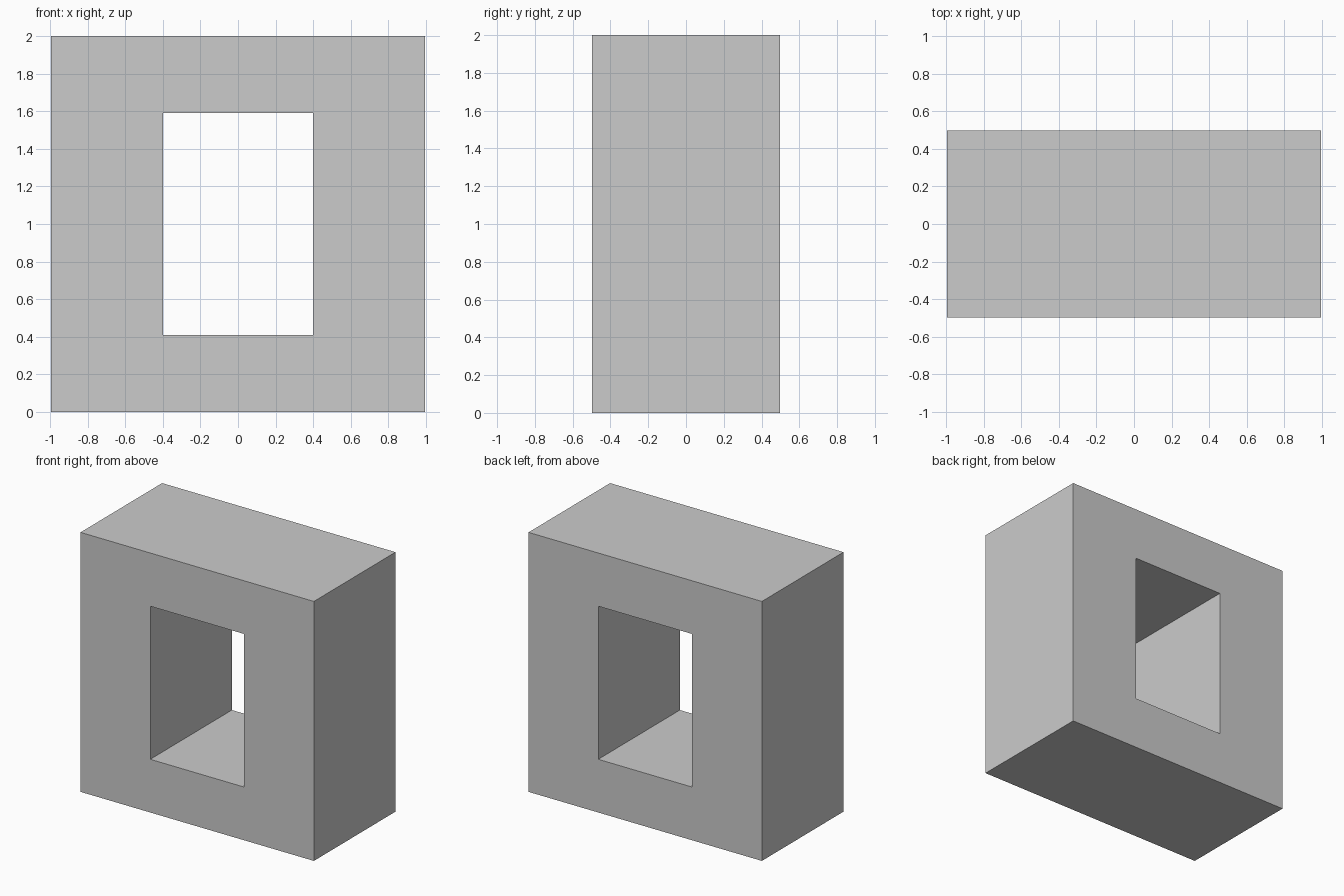
import bpy, bmesh

if "Cube" in bpy.data.objects:
    bpy.data.objects.remove(bpy.data.objects["Cube"])

WIDTH, DEPTH, HEIGHT = 1.99, 0.994, 2.0
HOLE_HALF, HOLE_LOW, HOLE_HIGH = 0.4, 0.41, 1.59


def rectangle(bm, half, low, high, y):
    """Four corner vertices of an upright rectangle at depth y."""
    return [bm.verts.new((x, y, z)) for x, z in
            ((-half, low), (half, low), (half, high), (-half, high))]


bm = bmesh.new()

# Front and back rims: outer outline and window opening
outer_f, outer_b = [rectangle(bm, WIDTH / 2, 0, HEIGHT, s * DEPTH / 2) for s in (-1, 1)]
inner_f, inner_b = [rectangle(bm, HOLE_HALF, HOLE_LOW, HOLE_HIGH, s * DEPTH / 2) for s in (-1, 1)]

# Front face, tunnel, back face and outside walls
loops = [outer_f, inner_f, inner_b, outer_b, outer_f]
for a, b in zip(loops, loops[1:]):
    for i in range(4):
        j = (i + 1) % 4
        bm.faces.new((a[i], a[j], b[j], b[i]))
bmesh.ops.recalc_face_normals(bm, faces=bm.faces)

mesh = bpy.data.meshes.new("window_block")
bm.to_mesh(mesh)
bm.free()
block = bpy.data.objects.new("window_block", mesh)
bpy.context.collection.objects.link(block)
